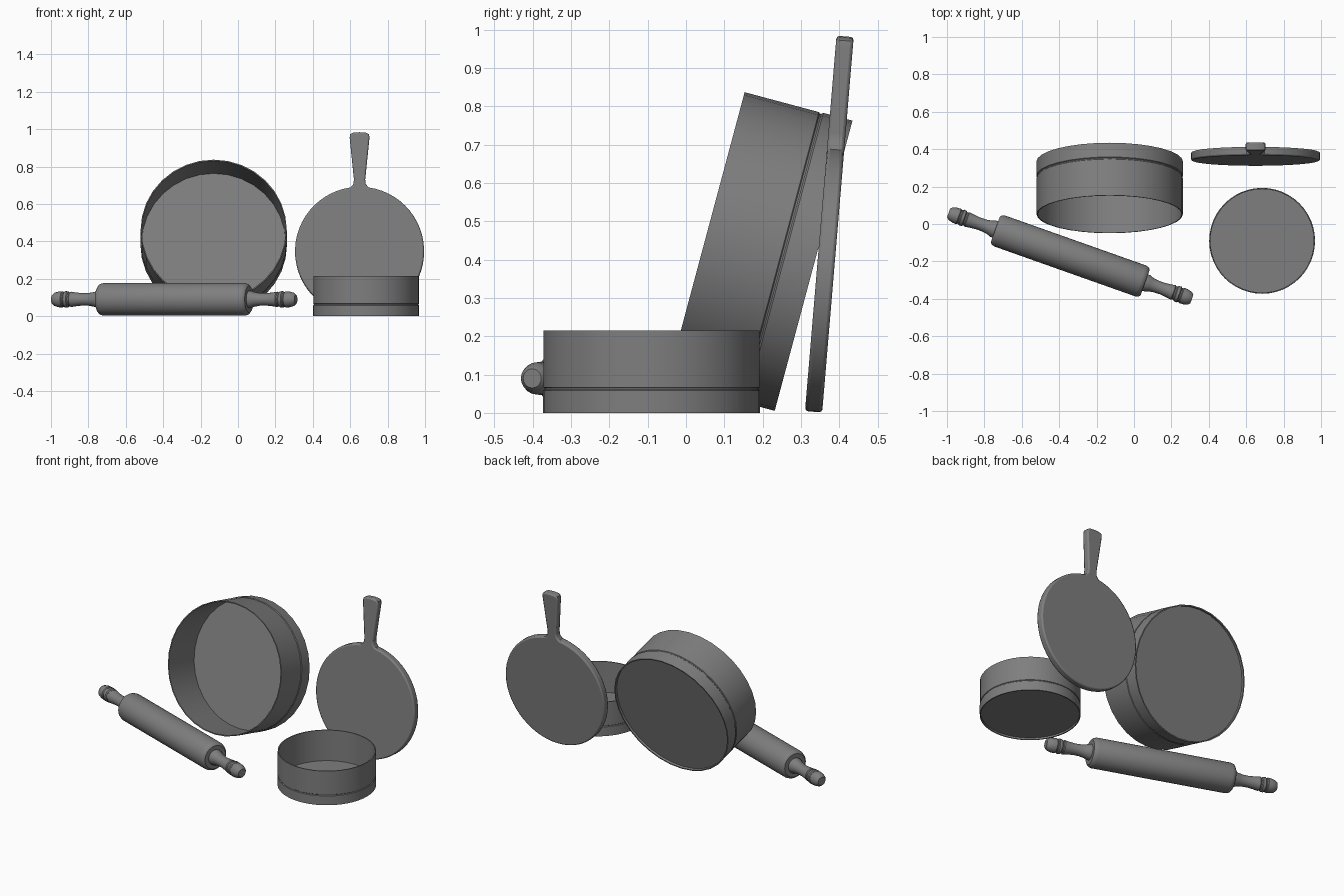
import bpy
import bmesh
from math import sin, cos, pi, radians
from mathutils import Matrix, Vector

cube = bpy.data.objects.get("Cube")
if cube:
    bpy.data.objects.remove(cube, do_unlink=True)

grey = bpy.data.materials.new("plain grey")
grey.use_nodes = True
grey.diffuse_color = (0.21, 0.21, 0.21, 1)
grey.node_tree.nodes["Principled BSDF"].inputs["Base Color"].default_value = (0.21, 0.21, 0.21, 1)


def finish(name, bm, matrix, angle=35):
    bmesh.ops.recalc_face_normals(bm, faces=bm.faces)
    mesh = bpy.data.meshes.new(name)
    bm.to_mesh(mesh)
    bm.free()
    mesh.materials.append(grey)
    obj = bpy.data.objects.new(name, mesh)
    obj.matrix_world = matrix
    bpy.context.collection.objects.link(obj)
    bpy.ops.object.select_all(action="DESELECT")
    obj.select_set(True)
    bpy.context.view_layer.objects.active = obj
    bpy.ops.object.shade_smooth_by_angle(angle=radians(angle))
    return obj


def lathe(name, profile, matrix, sides, closed=False):
    """Revolve (radius, height) points around local z."""
    bm = bmesh.new()
    verts = [bm.verts.new((r, 0, z)) for r, z in profile]
    edges = [bm.edges.new(pair) for pair in zip(verts, verts[1:])]
    if closed:
        edges.append(bm.edges.new((verts[-1], verts[0])))
    bmesh.ops.spin(bm, geom=verts + edges, axis=(0, 0, 1), cent=(0, 0, 0),
                   angle=2 * pi, steps=sides, use_duplicate=False)
    bmesh.ops.remove_doubles(bm, verts=bm.verts, dist=0.0001)
    return finish(name, bm, matrix)


def sieve(name, r, h, matrix, sides):
    # Hoop with a thin groove above its lower band
    t = 0.007
    hoop = [(r, 0), (r, 0.16 * h), (r, 0.27 * h), (r - 0.004, 0.285 * h),
            (r - 0.004, 0.3 * h), (r - 0.001, 0.31 * h), (r - 0.001, h),
            (r - t, h), (r - t, 0)]
    lathe(name + "_hoop", hoop, matrix, sides, closed=True)
    # Flat screen, slightly recessed from the lower edge
    screen = [(0, 0.05 * h), (r - t, 0.05 * h), (r - t, 0.1 * h), (0, 0.1 * h)]
    lathe(name + "_screen", screen, matrix, sides)


# Small sieve lying flat, large sieve tipped up with its opening to the front
sieve("small_sieve", 0.283, 0.215, Matrix.Translation((0.685, -0.09, 0)), 48)
sieve("large_sieve", 0.392, 0.291,
      Matrix.Translation((-0.13, 0.333, 0.384)) @ Matrix.Rotation(radians(75), 4, "X"), 32)

# Rolling pin: barrel and a pair of turned handles
pin = (Matrix.Translation((-0.341, -0.171, 0.09)) @ Matrix.Rotation(radians(-19.5), 4, "Z")
       @ Matrix.Rotation(pi / 2, 4, "Y"))
half = [(0.0875, 0.4), (0.083, 0.416), (0.072, 0.425), (0, 0.425)]
lathe("rolling_pin_barrel", [(r, -z) for r, z in reversed(half)] + half, pin, 32)
handle = [(0, 0.42), (0.047, 0.42), (0.046, 0.438), (0.039, 0.455), (0.034, 0.485),
          (0.033, 0.52), (0.037, 0.56), (0.041, 0.585), (0.037, 0.59), (0.037, 0.597),
          (0.043, 0.602), (0.044, 0.617), (0.039, 0.622), (0.039, 0.628),
          (0.043, 0.633), (0.042, 0.655), (0.036, 0.677), (0.025, 0.69), (0, 0.69)]
for side, flip in (("left", 0), ("right", pi)):
    lathe("rolling_pin_" + side + "_handle", handle, pin @ Matrix.Rotation(flip, 4, "X"), 20)

# Round board with a flared handle, leaning back
R, T = 0.345, 0.045
start = radians(8)
outline = [Vector((R * sin(a), 0, R - R * cos(a)))
           for a in (i * (pi - start) / 28 for i in range(29))]
outline += [Vector((x, 0, z)) for x, z in
            ((0.033, 0.705), (0.03, 0.73), (0.053, 0.955), (0.05, 0.972), (0.035, 0.98), (0, 0.983))]
outline += [Vector((-p.x, 0, p.z)) for p in reversed(outline[1:-1])]
bm = bmesh.new()
face = bm.faces.new([bm.verts.new(p - Vector((0, T / 2, 0))) for p in outline])
new = bmesh.ops.extrude_face_region(bm, geom=[face], use_keep_orig=True)["geom"]
bmesh.ops.translate(bm, vec=(0, T, 0), verts=[v for v in new if isinstance(v, bmesh.types.BMVert)])
board = finish("round_board", bm, Matrix.Translation((0.65, 0.333, 0.003))
               @ Matrix.Rotation(radians(-4.8), 4, "X"))
bevel = board.modifiers.new("rounded rim", "BEVEL")
bevel.width = 0.008
bevel.segments = 2
bevel.limit_method = "ANGLE"
bevel.angle_limit = radians(60)
